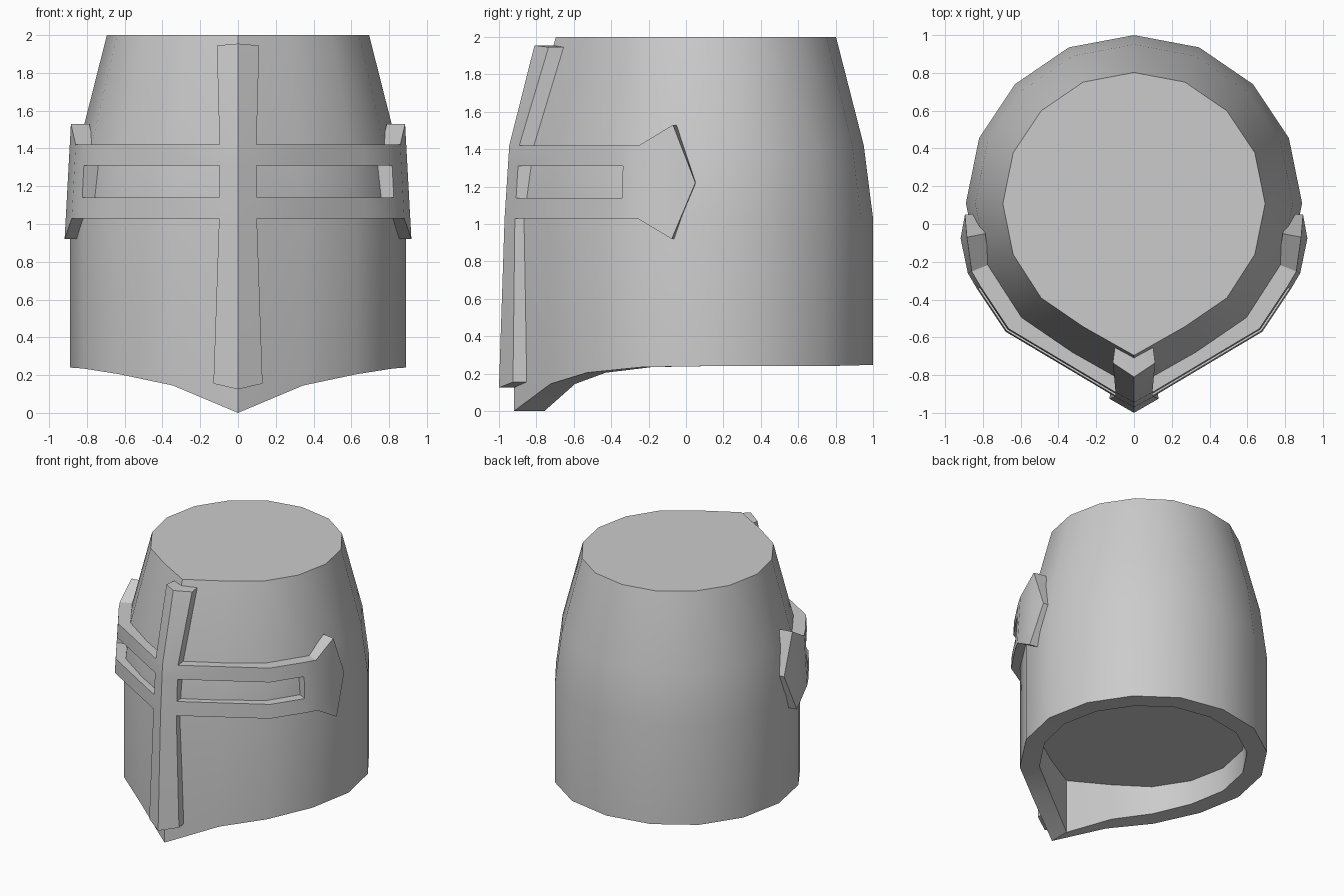
import bpy
import bmesh
from math import radians

if "Cube" in bpy.data.objects:
    bpy.data.objects.remove(bpy.data.objects["Cube"])

AXIS_Y = 0.1  # vertical axis the helmet tapers towards


def finish(name, bm, angle=30):
    bmesh.ops.recalc_face_normals(bm, faces=bm.faces)
    mesh = bpy.data.meshes.new(name)
    bm.to_mesh(mesh)
    bm.free()
    ob = bpy.data.objects.new(name, mesh)
    bpy.context.collection.objects.link(ob)
    bpy.ops.object.select_all(action='DESELECT')
    ob.select_set(True)
    bpy.context.view_layer.objects.active = ob
    bpy.ops.object.shade_smooth_by_angle(angle=radians(angle))
    return ob


def toward_axis(x, y, s):
    return x * s, AXIS_Y + (y - AXIS_Y) * s


# Helmet shell: 16-sided plan with a pointed front, tapering to a flat roof
half = [(0, 1.0), (.345, .935), (.63, .74), (.82, .455), (.89, .11),
        (.82, -.235), (.63, -.53), (.345, -.725), (0, -.92)]
half_rim = [.245, .245, .24, .24, .24, .235, .205, .145, .005]
plan = half + [(-x, y) for x, y in half[-2:0:-1]]
rim = half_rim + half_rim[-2:0:-1]
rim[8] = 0

bm = bmesh.new()


def ring(s, zs):
    return [bm.verts.new((*toward_axis(x, y, s), z)) for (x, y), z in zip(plan, zs)]


n = len(plan)
rings = [ring(.84, [.43] * n), ring(.84, rim), ring(1, rim), ring(1, [1.03] * n),
         ring(.945, [1.42] * n), ring(.78, [2.0] * n)]
for a, b in zip(rings, rings[1:]):
    for i in range(n):
        j = (i + 1) % n
        bm.faces.new((a[i], a[j], b[j], b[i]))
bm.faces.new(rings[0])    # inner ceiling
bm.faces.new(rings[-1])   # roof
finish("helmet_shell", bm)

# Raised cross: right half laid out as columns, then mirrored and thickened inward
rows = [1.03, 1.14, 1.31, 1.42]
flare = [.92, 1.14, 1.31, 1.53]
columns = [(0, -.97, rows), (.1, -.915, rows), (.68, -.57, rows), (.83, -.345, rows),
           (.88, -.26, rows), (.912, -.075, flare)]

bm = bmesh.new()
grid = []
for x, y, zs in columns:
    grid.append([bm.verts.new((*toward_axis(x, y, 1 - .06 * (z - 1.03)), z)) for z in zs])
for c, (a, b) in enumerate(zip(grid, grid[1:])):
    for r in range(3):
        if r == 1 and c in (1, 2):
            continue      # eye slit
        bm.faces.new((a[r], b[r], b[r + 1], a[r + 1]))
# Pointed end of the side arm
tip = bm.verts.new((.895, .05, 1.22))
bm.faces.new(grid[-1] + [tip])
# Upper and lower arms of the cross, with a centre ridge
for row, ridge, edge in ((0, (0, -1.0, .125), (.13, -.925, .155)),
                         (3, (0, -.81, 1.955), (.112, -.735, 1.945))):
    bm.faces.new((grid[0][row], grid[1][row], bm.verts.new(edge), bm.verts.new(ridge)))

# Mirror the half
geom = bm.verts[:] + bm.edges[:] + bm.faces[:]
bmesh.ops.mirror(bm, geom=geom, axis='X', merge_dist=.0005)
bmesh.ops.remove_doubles(bm, verts=bm.verts, dist=.0005)
bmesh.ops.recalc_face_normals(bm, faces=bm.faces)

# Thicken into the shell
out = bmesh.ops.extrude_face_region(bm, geom=bm.faces[:], use_keep_orig=True)
for v in out["geom"]:
    if isinstance(v, bmesh.types.BMVert):
        v.co.x, v.co.y = toward_axis(v.co.x, v.co.y, .89)
finish("visor_cross", bm)
